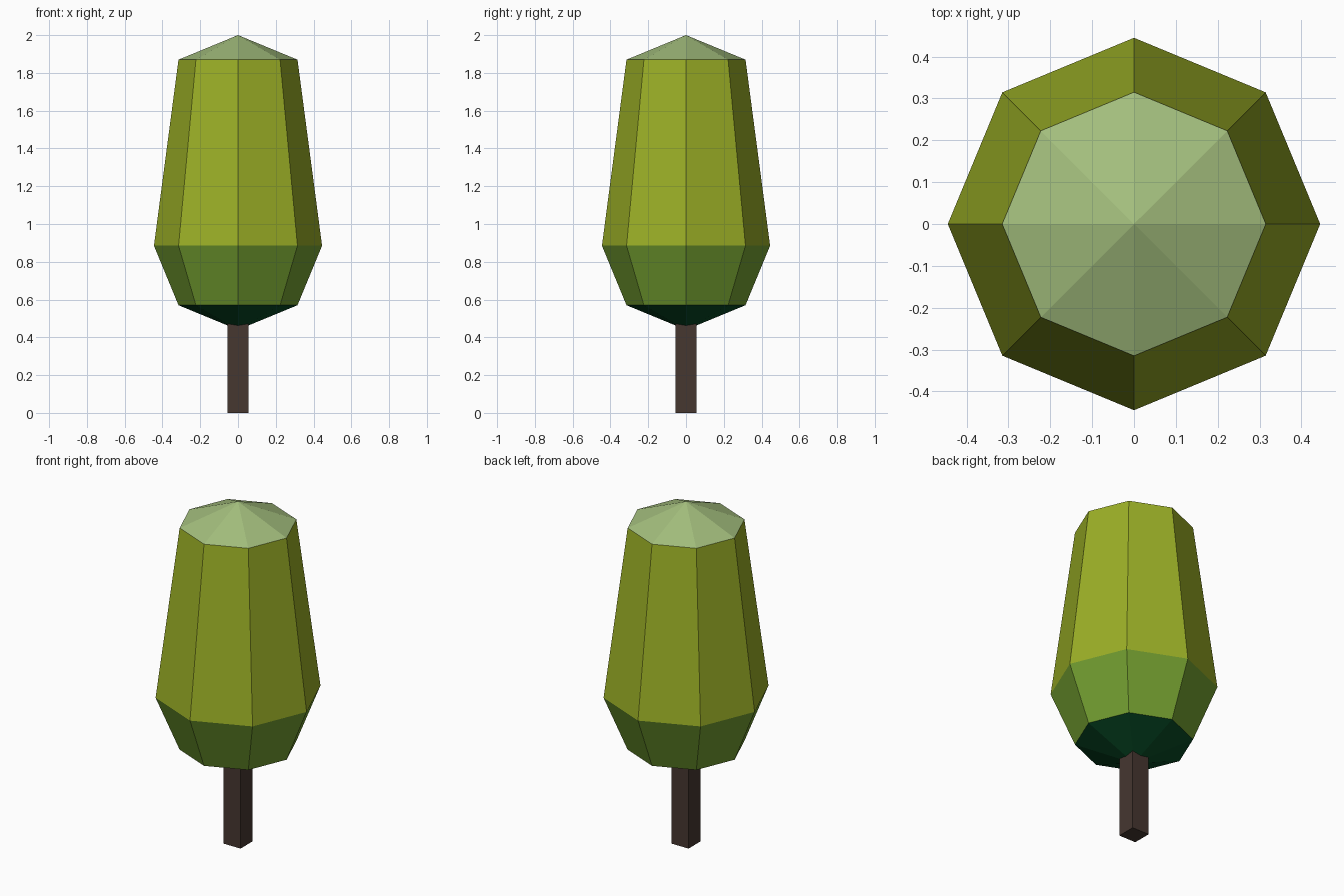
import bpy, bmesh, math

if "Cube" in bpy.data.objects:
    bpy.data.objects.remove(bpy.data.objects["Cube"])


def material(name, rgb):
    """Flat material from an sRGB 0-255 colour."""
    m = bpy.data.materials.new(name)
    lin = [((c / 255 + 0.055) / 1.055) ** 2.4 if c > 10 else c / 255 / 12.92 for c in rgb]
    m.diffuse_color = (*lin, 1)
    m.use_nodes = True
    m.node_tree.nodes["Principled BSDF"].inputs["Base Color"].default_value = m.diffuse_color
    return m


def make_object(name, bm, mats):
    bmesh.ops.recalc_face_normals(bm, faces=bm.faces)
    me = bpy.data.meshes.new(name)
    bm.to_mesh(me)
    bm.free()
    for m in mats:
        me.materials.append(m)
    ob = bpy.data.objects.new(name, me)
    bpy.context.collection.objects.link(ob)
    return ob


# Crown: eight-sided profile (radius, height), one colour per band
SIDES = 8
profile = [(0, 0.44), (0.315, 0.57), (0.445, 0.885), (0.315, 1.87), (0, 2.0)]
crown_mats = [
    material("dark underside green", (8, 76, 38)),
    material("lower leaf green", (115, 158, 48)),
    material("olive leaf green", (155, 175, 38)),
    material("pale top green", (163, 190, 125)),
]
bm = bmesh.new()
rings = []
for r, z in profile:
    n = SIDES if r else 1
    rings.append([bm.verts.new((r * math.cos(math.tau * i / SIDES),
                                r * math.sin(math.tau * i / SIDES), z)) for i in range(n)])
for band, (lo, hi) in enumerate(zip(rings, rings[1:])):
    for i in range(SIDES):
        j = (i + 1) % SIDES
        corners = [lo[i % len(lo)], lo[j % len(lo)], hi[j % len(hi)], hi[i % len(hi)]]
        face = bm.faces.new(list(dict.fromkeys(corners)))  # drop repeated apex
        face.material_index = band
make_object("crown", bm, crown_mats)

# Trunk: square post reaching just into the crown
bm = bmesh.new()
bmesh.ops.create_cube(bm, size=1)
bmesh.ops.scale(bm, verts=bm.verts, vec=(0.11, 0.11, 0.48))
bmesh.ops.translate(bm, verts=bm.verts, vec=(0, 0, 0.24))
make_object("trunk", bm, [material("dark brown bark", (70, 55, 48))])
